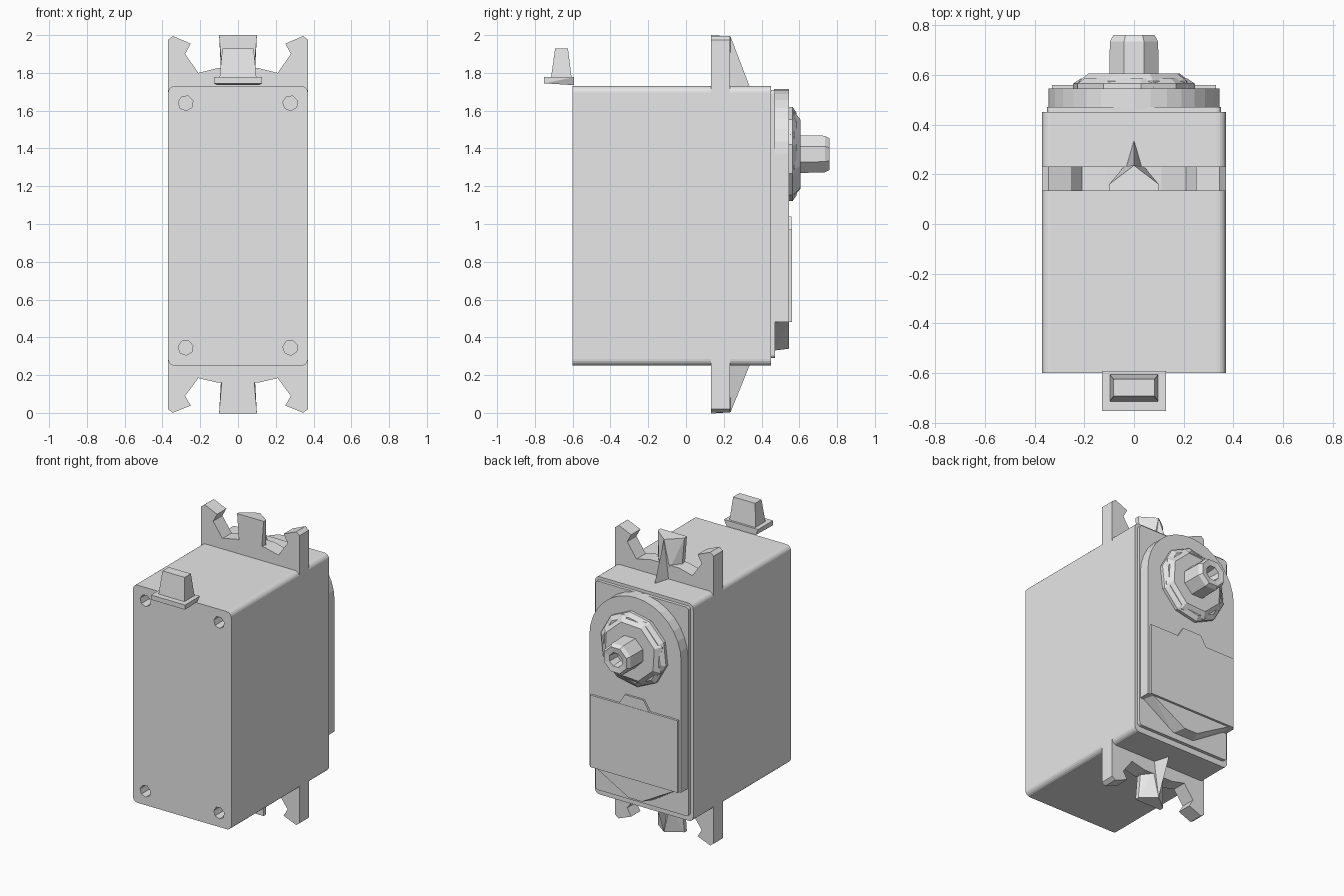
import bpy, bmesh
from math import sin, cos, pi, radians
from mathutils import Vector

cube = bpy.data.objects.get("Cube")
if cube:
    bpy.data.objects.remove(cube, do_unlink=True)

grey = bpy.data.materials.new("light_grey_plastic")
grey.use_nodes = True
grey.diffuse_color = (0.8, 0.8, 0.8, 1)
grey.node_tree.nodes["Principled BSDF"].inputs["Base Color"].default_value = (0.8, 0.8, 0.8, 1)


def finish(name, bm):
    bmesh.ops.recalc_face_normals(bm, faces=bm.faces[:])
    mesh = bpy.data.meshes.new(name)
    bm.to_mesh(mesh)
    bm.free()
    mesh.materials.append(grey)
    ob = bpy.data.objects.new(name, mesh)
    bpy.context.collection.objects.link(ob)
    return ob


def prism(name, outline, y0, y1):
    """Extrude an (x, z) outline along y."""
    bm = bmesh.new()
    face = bm.faces.new([bm.verts.new((x, y0, z)) for x, z in outline])
    out = bmesh.ops.extrude_face_region(bm, geom=[face])
    moved = [v for v in out["geom"] if isinstance(v, bmesh.types.BMVert)]
    bmesh.ops.translate(bm, verts=moved, vec=(0, y1 - y0, 0))
    return finish(name, bm)


def hull(name, points):
    bm = bmesh.new()
    for p in points:
        bm.verts.new(p)
    bmesh.ops.convex_hull(bm, input=bm.verts[:])
    return finish(name, bm)


def mirrored(points):
    """Repeat points on the other side of x = 0."""
    return [(s * x, y, z) for x, y, z in points for s in (1, -1)]


def lathe(name, profile, sides, x=0, z=0, turn=0):
    """Revolve (radius, y) rings about a y axis and cap both ends."""
    bm = bmesh.new()
    rings = []
    for r, y in profile:
        angles = [turn + 2 * pi * i / sides for i in range(sides)]
        rings.append([bm.verts.new((x + r * cos(a), y, z + r * sin(a))) for a in angles])
    for a, b in zip(rings, rings[1:]):
        for i in range(sides):
            j = (i + 1) % sides
            bm.faces.new((a[i], a[j], b[j], b[i]))
    bm.faces.new(rings[0])
    bm.faces.new(rings[-1])
    return finish(name, bm)


def rounded_rect(half, z0, z1, r, steps=5):
    pts = []
    corners = [(half - r, z1 - r), (r - half, z1 - r), (r - half, z0 + r), (half - r, z0 + r)]
    for k, (cx, cz) in enumerate(corners):
        for i in range(steps + 1):
            a = radians(90 * (k + i / steps))
            pts.append((cx + r * cos(a), cz + r * sin(a)))
    return pts


# Main case with four screw holes in the front
case = prism("case", rounded_rect(0.37, 0.25, 1.73, 0.035), -0.60, 0.45)
for hx in (-0.277, 0.277):
    for hz in (0.345, 1.64):
        cutter = lathe("screw_hole_cutter", [(0.04, -0.7), (0.04, -0.5)], 7, hx, hz, 0.3)
        cutter.hide_render = True
        mod = case.modifiers.new("screw_hole", 'BOOLEAN')
        mod.object = cutter
        mod.solver = 'EXACT'
        bpy.context.view_layer.objects.active = case
        bpy.ops.object.modifier_apply(modifier=mod.name)
        bpy.data.objects.remove(cutter, do_unlink=True)

# Back cover and the raised gear housing with a round top
prism("back_cover", rounded_rect(0.35, 0.29, 1.71, 0.02), 0.44, 0.472)
AXIS = 1.37
arch = [(0.345 * cos(pi * i / 16), AXIS + 0.345 * sin(pi * i / 16)) for i in range(17)]
prism("gear_housing", arch + [(-0.345, 0.48), (0.345, 0.48)], 0.465, 0.545)

# Lower panel, its top tab and the pointed lip below
prism("label_panel", [(-0.33, 0.48), (0.33, 0.48), (0.33, 0.97), (-0.33, 0.97)], 0.47, 0.56)
prism("panel_tab", [(-0.12, 0.96), (0.12, 0.96), (0.07, 1.04), (-0.07, 1.04)], 0.53, 0.558)
hull("lower_lip", mirrored([(0.32, 0.465, 0.48), (0.30, 0.545, 0.48),
                            (0.08, 0.465, 0.33), (0.05, 0.545, 0.34)]))

# Stepped boss and hollow output shaft
lathe("boss_base", [(0.25, 0.53), (0.25, 0.565), (0.22, 0.585)], 10, 0, AXIS, 0.2)
lathe("boss_top", [(0.24, 0.55), (0.235, 0.575), (0.195, 0.605)], 8, 0, AXIS, 0.45)
lathe("output_shaft", [(0.108, 0.59), (0.105, 0.735), (0.09, 0.76),
                       (0.05, 0.755), (0.04, 0.68)], 8, 0, AXIS, pi / 8)

# Mounting flanges at both ends: open-slot plate, centre tab and rib
half_plate = [(0.37, -0.04), (0.37, 0.245), (0.345, 0.265), (0.25, 0.225),
              (0.28, 0.17), (0.21, 0.07), (0.11, 0.095)]
for label, base, s in (("top", 1.73, 1.0), ("bottom", 0.25, -0.94)):
    outline = half_plate + [(-x, h) for x, h in reversed(half_plate)]
    prism(label + "_flange", [(x, base + s * h) for x, h in outline], 0.133, 0.232)

    def at(points):
        return mirrored([(x, y, base + s * h) for x, y, h in points])

    hull(label + "_centre_tab", at([(0.10, 0.133, 0.27), (0.10, 0.16, 0.268), (0, 0.236, 0.262),
                                    (0.085, 0.133, 0.08), (0.09, 0.17, 0.08), (0.04, 0.232, 0.07)]))
    hull(label + "_rib", at([(0.035, 0.22, -0.01), (0, 0.34, -0.01), (0, 0.236, 0.262),
                             (0, 0.20, 0.25)]))

# Cable strain relief at the upper front edge
hull("cable_collar", mirrored([(0.128, -0.752, 1.745), (0.128, -0.752, 1.777),
                               (0.128, -0.592, 1.777), (0.11, -0.592, 1.735)]))
hull("cable_stub", mirrored([(0.098, -0.715, 1.77), (0.098, -0.605, 1.77),
                             (0.083, -0.693, 1.93), (0.083, -0.625, 1.93)]))
